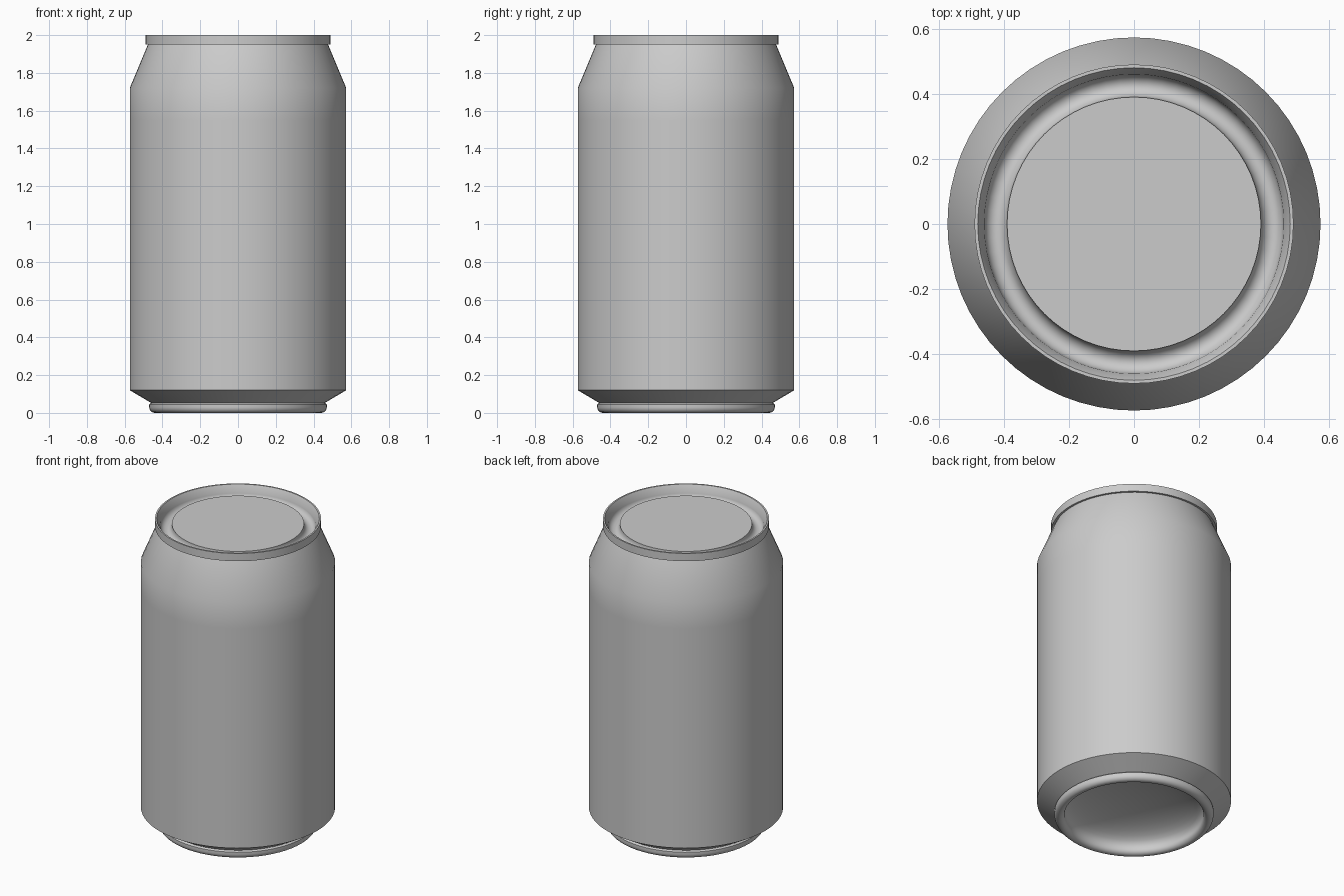
import bpy, bmesh, math

cube = bpy.data.objects.get("Cube")
if cube:
    bpy.data.objects.remove(cube, do_unlink=True)

SEGMENTS = 64

metal = bpy.data.materials.new("light grey metal")
metal.use_nodes = True
grey = (0.6, 0.6, 0.6, 1)
metal.diffuse_color = grey
metal.node_tree.nodes["Principled BSDF"].inputs["Base Color"].default_value = grey


def arc(cx, cz, rx, rz, start, end, steps):
    """Points (radius, height) along an elliptical arc, angles in degrees."""
    angles = [math.radians(start + (end - start) * i / steps) for i in range(steps + 1)]
    return [(cx + rx * math.cos(a), cz + rz * math.sin(a)) for a in angles]


def lathe(name, profile):
    """Spin a profile, listed from bottom to top of the outside, about z."""
    bm = bmesh.new()
    rings = []
    for r, z in profile:
        if r < 1e-4:
            rings.append([bm.verts.new((0, 0, z))] * SEGMENTS)
        else:
            rings.append([bm.verts.new((r * math.cos(a), r * math.sin(a), z))
                          for a in (math.tau * i / SEGMENTS for i in range(SEGMENTS))])
    for low, high in zip(rings, rings[1:]):
        for i in range(SEGMENTS):
            j = (i + 1) % SEGMENTS
            corners = dict.fromkeys((low[i], low[j], high[j], high[i]))
            bm.faces.new(list(corners))
    mesh = bpy.data.meshes.new(name)
    bm.to_mesh(mesh)
    bm.free()
    mesh.materials.append(metal)
    obj = bpy.data.objects.new(name, mesh)
    bpy.context.collection.objects.link(obj)
    bpy.ops.object.select_all(action="DESELECT")
    obj.select_set(True)
    bpy.context.view_layer.objects.active = obj
    bpy.ops.object.shade_smooth_by_angle(angle=math.radians(30))
    return obj


# Domed underside, rolled foot ring and the lower taper
dome = arc(0, 0.04, 0.41, 0.12, 90, 0, 10)
foot = arc(0.44, 0.03, 0.03, 0.03, 180, 360, 10)
lathe("base", dome + foot + [(0.47, 0.045), (0.46, 0.053), (0.573, 0.12)])

# Straight wall and shoulder
lathe("body", [(0.573, 0.12), (0.573, 1.55), (0.573, 1.72), (0.477, 1.95)])

# Rim, rounded groove and flat lid panel
groove = arc(0.425, 1.96, 0.035, 0.04, 360, 180, 12)
lathe("lid", [(0.477, 1.95), (0.49, 1.95), (0.49, 2.0), (0.48, 2.0)]
      + groove + [(0.39, 1.967), (0, 1.967)])
